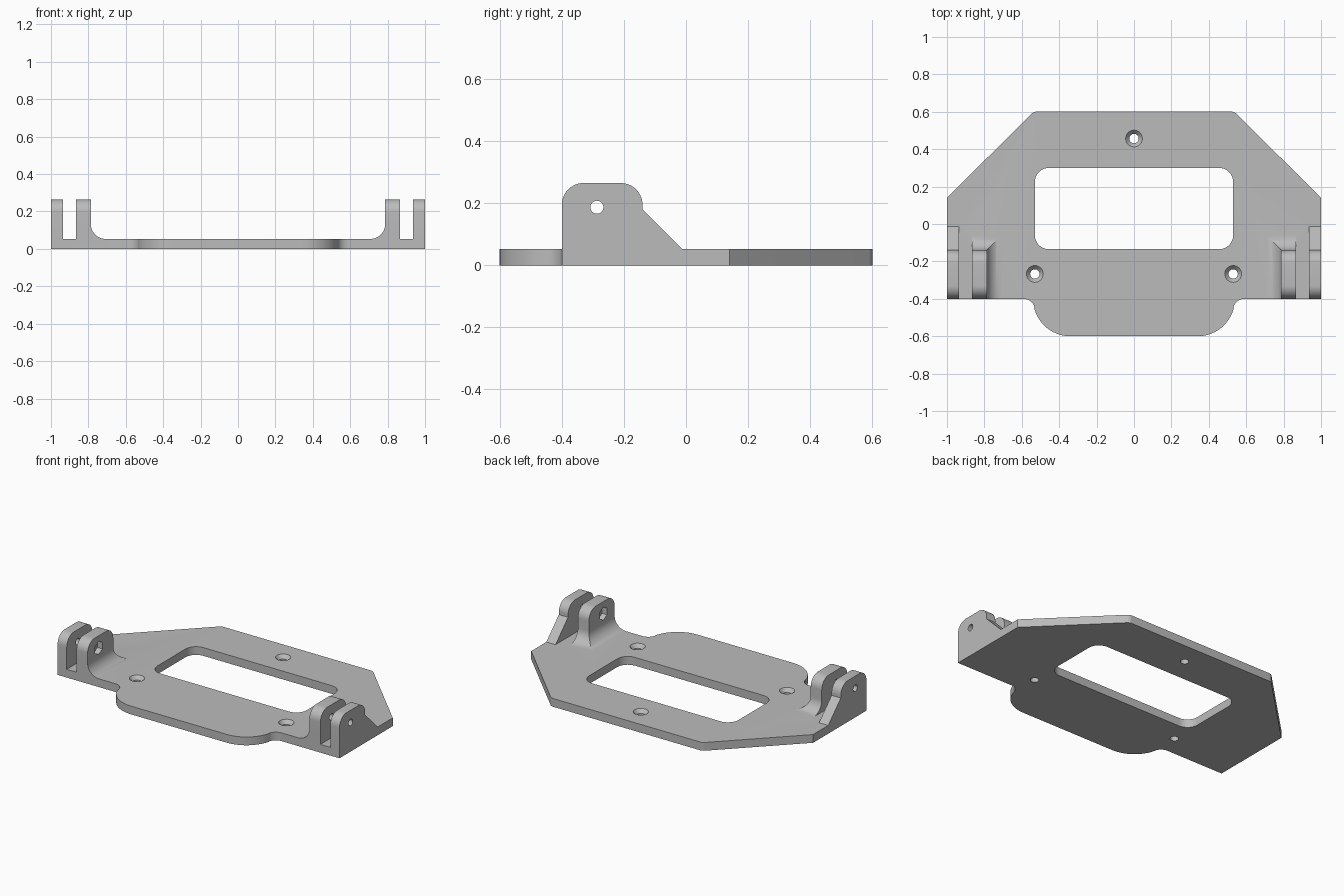
import bpy, bmesh
from math import sin, cos, radians, pi
from mathutils import Matrix, Vector

if "Cube" in bpy.data.objects:
    bpy.data.objects.remove(bpy.data.objects["Cube"])

THICK, LUG_TOP, FRONT, BACK = 0.053, 0.265, -0.4, -0.14
SINK = 0.02                    # lugs start inside the plate
PIN_Y, PIN_Z = -0.287, 0.187

grey = bpy.data.materials.new("satin grey")
grey.use_nodes = True
grey.diffuse_color = (0.5, 0.5, 0.5, 1)
grey.node_tree.nodes["Principled BSDF"].inputs["Base Color"].default_value = (0.5, 0.5, 0.5, 1)


def arc(cx, cy, r, start, end, n=10):
    angles = [radians(start + (end - start) * i / n) for i in range(n + 1)]
    return [(cx + r * cos(a), cy + r * sin(a)) for a in angles]


def loft(name, rings):
    """Skin a stack of equal rings and cap both ends."""
    bm = bmesh.new()
    loops = [[bm.verts.new(p) for p in ring] for ring in rings]
    n = len(loops[0])
    for a, b in zip(loops, loops[1:]):
        for i in range(n):
            j = (i + 1) % n
            bm.faces.new((a[i], a[j], b[j], b[i]))
    bm.faces.new(loops[0])
    bm.faces.new(loops[-1])
    bmesh.ops.recalc_face_normals(bm, faces=bm.faces)
    mesh = bpy.data.meshes.new(name)
    bm.to_mesh(mesh)
    bm.free()
    mesh.materials.append(grey)
    obj = bpy.data.objects.new(name, mesh)
    bpy.context.collection.objects.link(obj)
    return obj


def slab(name, outline, z0, z1):
    return loft(name, [[(x, y, z) for x, y in outline] for z in (z0, z1)])


def side_slab(name, outline, x0, x1):
    return loft(name, [[(x, y, z) for y, z in outline] for x in (x0, x1)])


def combine(target, tool, operation):
    """Apply a boolean and discard the helper."""
    mod = target.modifiers.new(operation, "BOOLEAN")
    mod.object, mod.operation, mod.solver = tool, operation, "EXACT"
    bpy.context.view_layer.update()
    result = bpy.data.meshes.new_from_object(
        target.evaluated_get(bpy.context.evaluated_depsgraph_get()))
    target.modifiers.clear()
    target.data = result
    bpy.data.objects.remove(tool)


def mirrored(half):
    return half + [(-x, y) for x, y in reversed(half)]


# Plate with chamfered back corners and a rounded front tab
half = arc(0.52, 0.561, 0.04, 90, 45, 5)
half += [(1, 0.14), (1, FRONT)]
half += arc(0.59, -0.46, 0.06, 90, 166.5)
half += arc(0.34, FRONT, 0.2, -13.5, -90, 14)
bracket = slab("mounting_bracket", mirrored(half), 0, THICK)

# Rounded window
window = arc(0.455, 0.225, 0.075, 90, 0) + arc(0.455, -0.06, 0.075, 0, -90)
combine(bracket, slab("window_cutter", mirrored(window), -0.1, 0.2), "DIFFERENCE")

# Countersunk screw holes
for x, y in ((0, 0.457), (0.53, -0.267), (-0.53, -0.267)):
    levels = ((-0.05, 0.025), (0.03, 0.025), (THICK, 0.045), (0.1, 0.045))
    rings = [[(px, py, z) for px, py in arc(x, y, r, 0, 345, 23)] for z, r in levels]
    combine(bracket, loft("screw_cutter", rings), "DIFFERENCE")

# Hinge lugs on both sides
rounded = [(FRONT, SINK)] + arc(-0.33, 0.195, 0.07, 180, 90) + arc(-0.21, 0.195, 0.07, 90, 0)
outer_profile = rounded + [(BACK, 0.18), (-0.013, THICK), (-0.013, SINK)]
inner_profile = rounded + [(BACK, SINK)]
R = 0.08
for s in (1, -1):
    combine(bracket, side_slab("outer_lug", outer_profile, s * 0.935, s), "UNION")
    inner = side_slab("inner_lug", inner_profile, s * 0.787, s * 0.865)

    # Concave fillet sweeping round the inner and back sides
    steps = [(R, SINK)]
    for i in range(11):
        t = pi / 2 * i / 10
        steps.append((R * (1 - sin(t)), THICK + R * (1 - cos(t))))
    rings = [[(s * (0.787 - d), FRONT, z), (s * 0.865, FRONT, z),
              (s * 0.865, BACK + d, z), (s * (0.787 - d), BACK + d, z)] for d, z in steps]
    combine(inner, loft("lug_fillet", rings), "UNION")
    combine(bracket, inner, "UNION")

    # Pin hole through both lugs, hexagonal nut pocket on the inner one
    pin = arc(PIN_Y, PIN_Z, 0.021, 0, 345, 23)
    combine(bracket, side_slab("pin_cutter", pin, s * 0.7, s * 1.1), "DIFFERENCE")
    pocket = arc(PIN_Y, PIN_Z, 0.042, 30, 330, 5)
    combine(bracket, side_slab("nut_cutter", pocket, s * 0.7, s * 0.822), "DIFFERENCE")

bpy.ops.object.select_all(action="DESELECT")
bracket.select_set(True)
bpy.context.view_layer.objects.active = bracket
bpy.ops.object.shade_smooth_by_angle(angle=radians(30))
